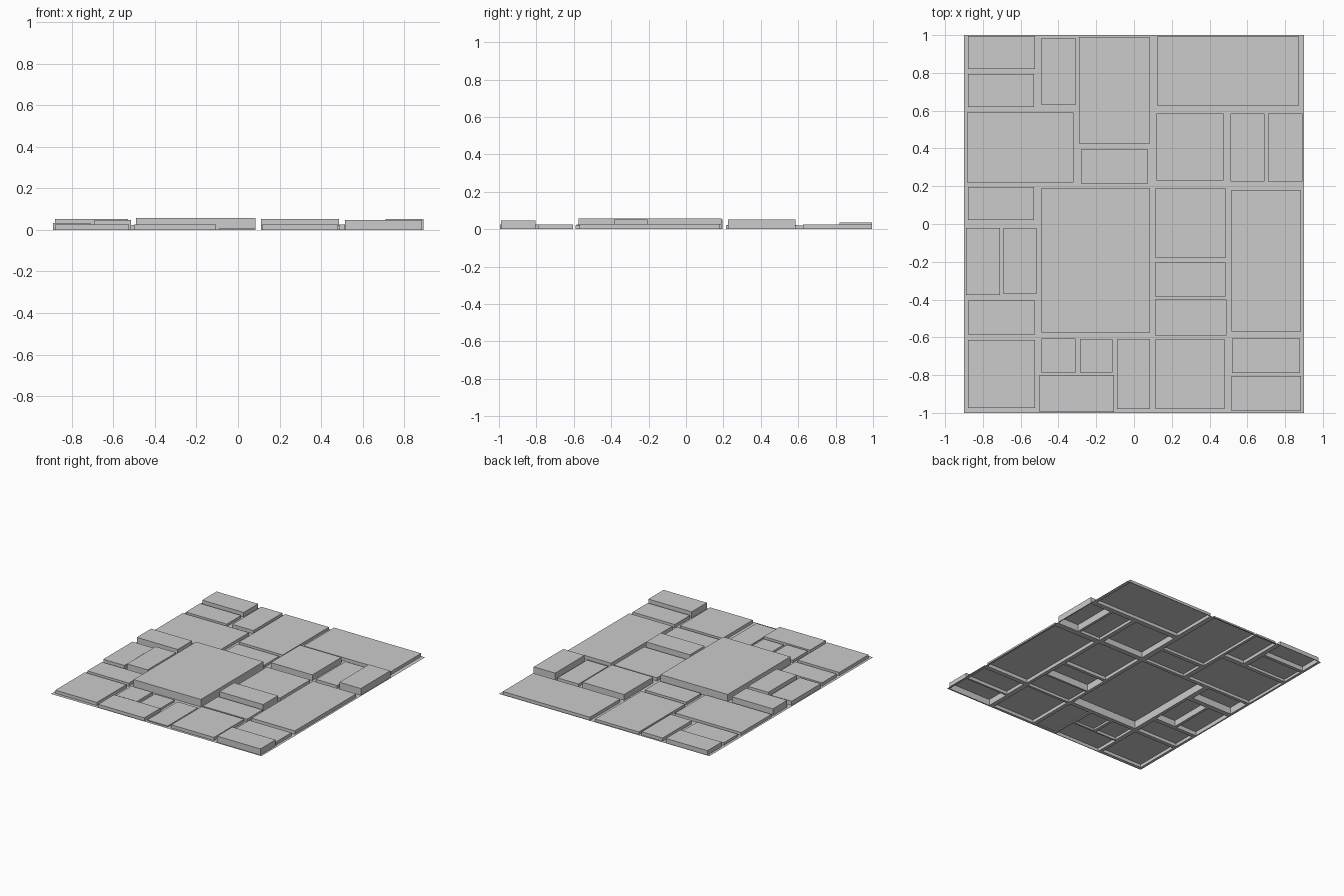
import bpy, bmesh

# Raised panels: x0, x1, y0, y1, height
PANELS = [
    # back rows
    (-.88, -.525, .82, .995, .035), (-.88, -.53, .62, .795, .02),
    (-.49, -.31, .63, .985, .025), (-.29, .085, .425, .99, .02),
    (.125, .87, .625, .995, .025), (-.885, -.32, .22, .59, .022),
    (-.28, .075, .215, .395, .02), (.12, .475, .23, .585, .045),
    (.51, .69, .225, .585, .022), (.71, .893, .225, .585, .053),
    # middle rows
    (-.88, -.53, .02, .195, .053), (-.49, .085, -.575, .19, .058),
    (.115, .485, -.18, .19, .025), (.515, .885, -.57, .18, .027),
    (-.89, -.71, -.375, -.02, .032), (-.69, -.515, -.37, -.02, .048),
    (.11, .485, -.385, -.205, .053), (-.88, -.525, -.585, -.405, .025),
    (.11, .49, -.59, -.4, .02),
    # front rows
    (-.88, -.525, -.975, -.615, .025), (-.49, -.31, -.79, -.605, .02),
    (-.285, -.115, -.785, -.61, .015), (-.09, .085, -.98, -.61, .008),
    (.115, .48, -.98, -.61, .025), (.52, .88, -.79, -.605, .025),
    (.515, .885, -.99, -.805, .048), (-.5, -.105, -.995, -.8, .025),
]


def snap_x(v):
    return round((v + .9) / .2) * .2 - .9


def snap_y(v):
    return round(v / .2) * .2


def ring(bm, x0, x1, y0, y1, z):
    return [bm.verts.new((x, y, z)) for x, y in
            ((x0, y0), (x1, y0), (x1, y1), (x0, y1))]


def bridge(bm, a, b):
    for i in range(4):
        j = (i + 1) % 4
        bm.faces.new((a[i], a[j], b[j], b[i]))


# One open sheet: every grid cell is inset, then pushed up (hollow below)
bm = bmesh.new()
for x0, x1, y0, y1, h in PANELS:
    cell = ring(bm, snap_x(x0), snap_x(x1), snap_y(y0), snap_y(y1), 0)
    foot = ring(bm, x0, x1, y0, y1, 0)
    top = ring(bm, x0, x1, y0, y1, h)
    bridge(bm, cell, foot)
    bridge(bm, foot, top)
    bm.faces.new(top)
bmesh.ops.dissolve_degenerate(bm, dist=1e-5, edges=bm.edges)

mesh = bpy.data.meshes.new("panel_sheet")
bm.to_mesh(mesh)
bm.free()
bpy.context.collection.objects.link(bpy.data.objects.new("panel_sheet", mesh))
